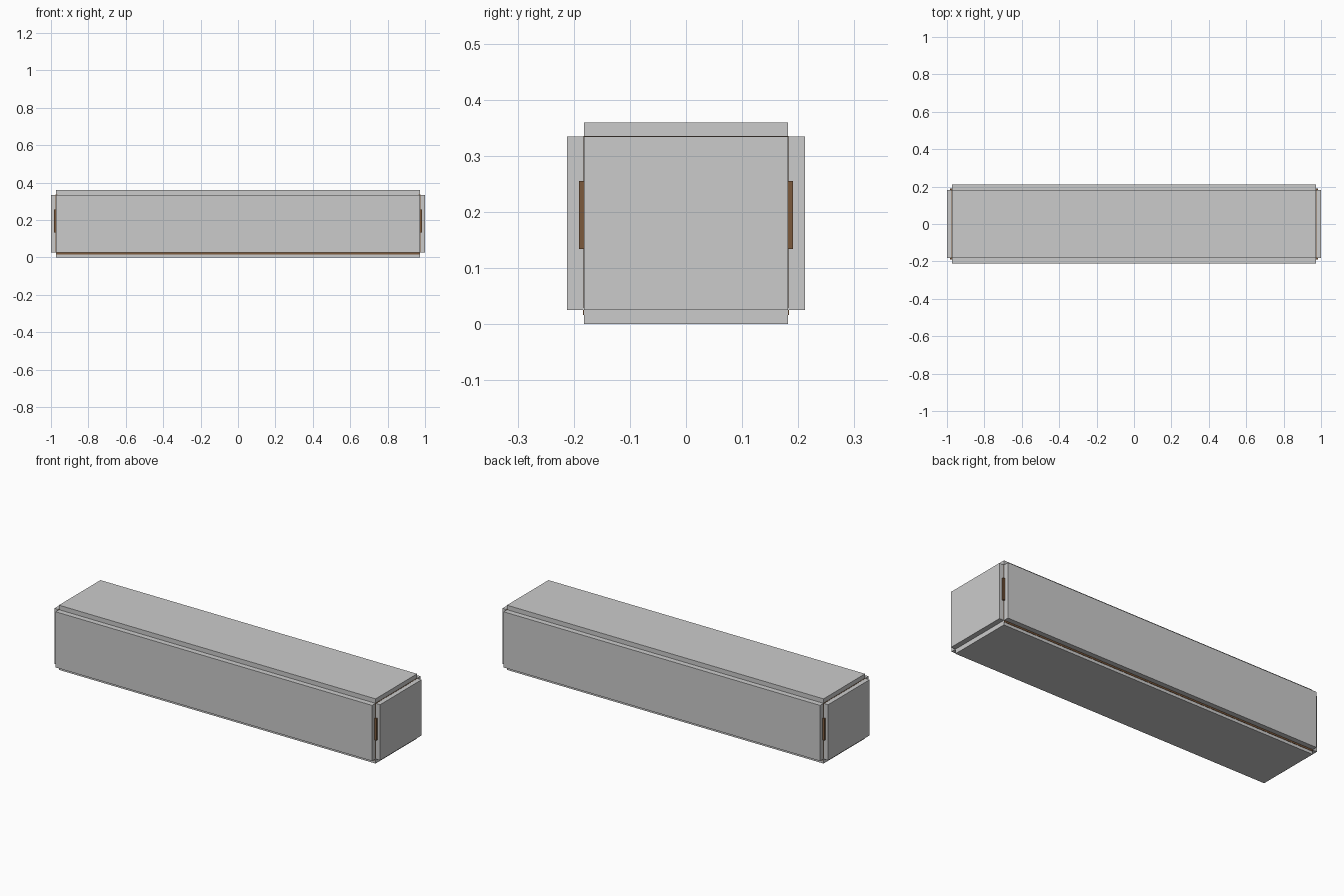
import bpy, bmesh
from mathutils import Vector

if "Cube" in bpy.data.objects:
    bpy.data.objects.remove(bpy.data.objects["Cube"])

brown = bpy.data.materials.new("brown_wood")
brown.diffuse_color = (0.2, 0.1, 0.045, 1)
brown.use_nodes = True
brown.node_tree.nodes["Principled BSDF"].inputs["Base Color"].default_value = brown.diffuse_color


def box(name, lo, hi, mat=None):
    """Axis-aligned box between two corners."""
    bm = bmesh.new()
    bmesh.ops.create_cube(bm, size=1)
    lo, hi = Vector(lo), Vector(hi)
    for v in bm.verts:
        v.co = (lo + hi) / 2 + v.co * (hi - lo)
    me = bpy.data.meshes.new(name)
    bm.to_mesh(me)
    bm.free()
    ob = bpy.data.objects.new(name, me)
    bpy.context.collection.objects.link(ob)
    if mat:
        me.materials.append(mat)
    return ob


def mirrored(name, lo, hi, axes, mat=None):
    ob = box(name, lo, hi, mat)
    mod = ob.modifiers.new("Mirror", 'MIRROR')
    mod.use_axis = axes
    return ob


X, Y = 0.972, 0.182          # inner core half sizes
Z0, Z1 = 0.025, 0.334        # panel bottom and top

# lid and bottom
box("lid", (-X, -Y, Z1 - 0.004), (X, Y, 0.359))
box("bottom_panel", (-X, -Y, 0), (X, Y, Z0 + 0.004))

# long sides and ends
mirrored("side_panel", (-X, -0.212, Z0), (X, -Y, Z1), (False, True, False))
mirrored("end_panel", (X, -Y, Z0), (1.0, Y, Z1), (True, False, False))

# brown liner edges showing in the gaps
mirrored("bottom_edge_strip", (-X + 0.002, -Y - 0.002, 0.016), (X - 0.002, -Y + 0.004, Z0 + 0.003),
         (False, True, False), brown)
mirrored("end_liner", (X - 0.006, -Y - 0.001, Z0 + 0.004), (X + 0.003, Y + 0.001, Z1 + 0.001),
         (True, False, False), brown)

# corner tabs
mirrored("corner_tab", (X - 0.002, -0.191, 0.134), (0.984, -Y + 0.002, 0.255),
         (True, True, False), brown)
